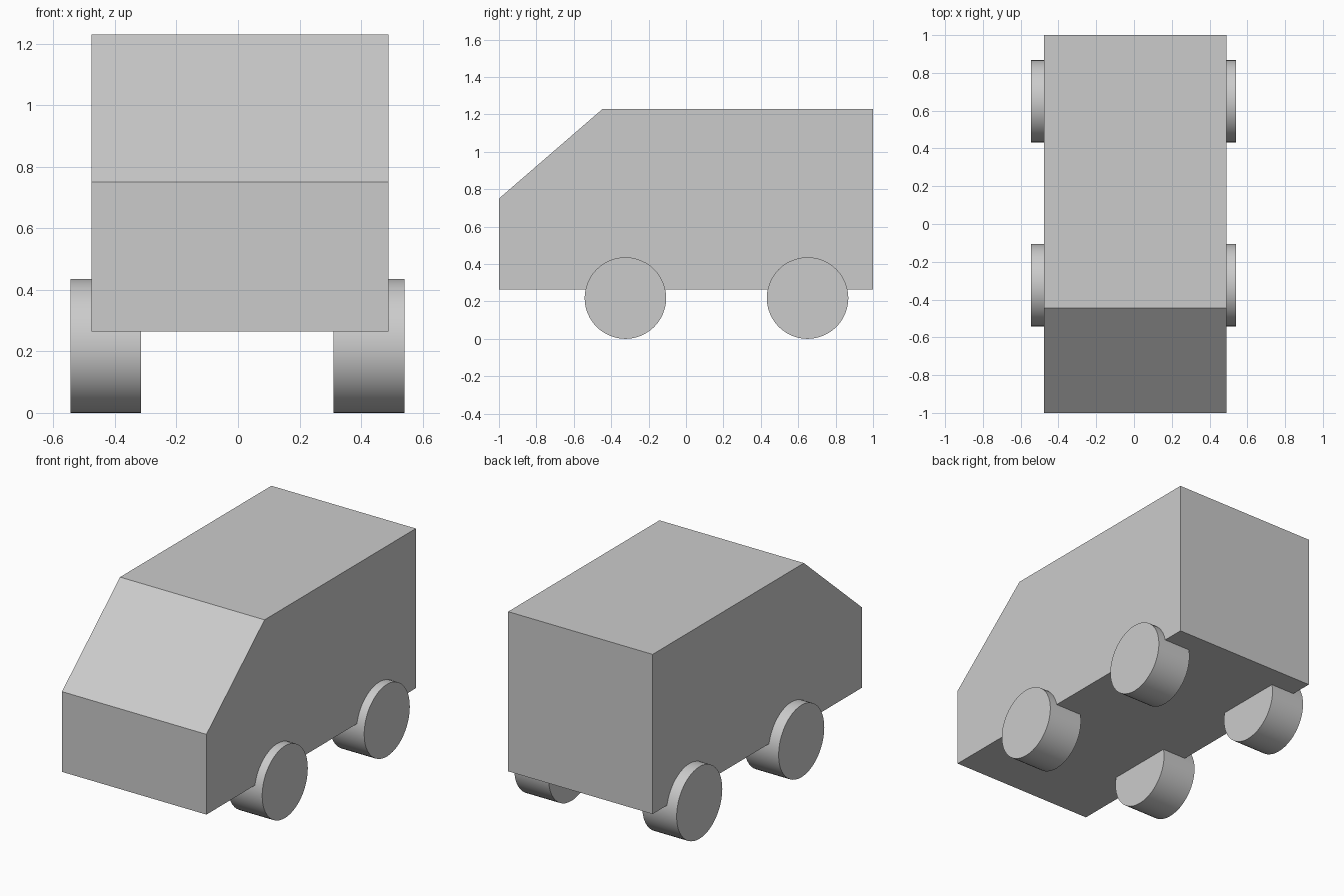
import bpy
import bmesh
from math import pi, radians

if "Cube" in bpy.data.objects:
    bpy.data.objects.remove(bpy.data.objects["Cube"])


def extrude_profile(name, profile, x0, x1):
    """Solid made by sweeping a (y, z) outline from x0 to x1."""
    bm = bmesh.new()
    face = bm.faces.new([bm.verts.new((x0, y, z)) for y, z in profile])
    swept = bmesh.ops.extrude_face_region(bm, geom=[face])["geom"]
    moved = [v for v in swept if isinstance(v, bmesh.types.BMVert)]
    bmesh.ops.translate(bm, verts=moved, vec=(x1 - x0, 0, 0))
    bmesh.ops.recalc_face_normals(bm, faces=bm.faces)
    mesh = bpy.data.meshes.new(name)
    bm.to_mesh(mesh)
    bm.free()
    obj = bpy.data.objects.new(name, mesh)
    bpy.context.collection.objects.link(obj)
    return obj


def add_wheel(name, x, y):
    bpy.ops.mesh.primitive_cylinder_add(
        vertices=48, radius=0.218, depth=0.23,
        location=(x, y, 0.218), rotation=(0, pi / 2, 0))
    bpy.context.object.name = name
    bpy.ops.object.shade_smooth_by_angle(angle=radians(30))


# Van body with sloped windscreen
extrude_profile("van_body", [(-1, 0.265), (1, 0.265), (1, 1.23),
                             (-0.445, 1.23), (-1, 0.75)], -0.477, 0.489)

# Four wheels, partly sunk into the body
for end, y in (("front", -0.324), ("rear", 0.65)):
    for side, x in (("left", -0.43), ("right", 0.426)):
        add_wheel(f"{end}_{side}_wheel", x, y)
